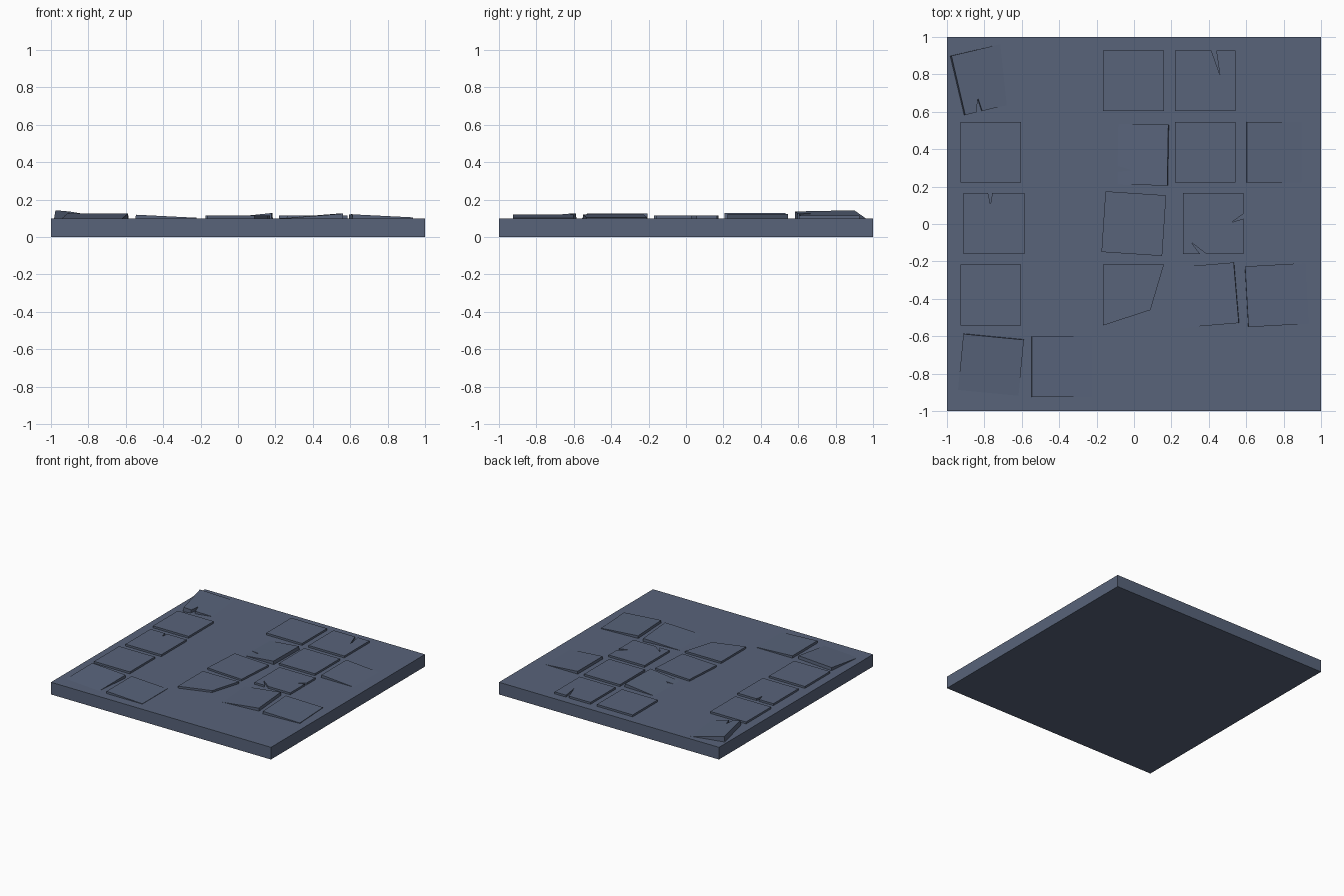
import bpy, bmesh, math
from mathutils import Matrix, Vector

if "Cube" in bpy.data.objects:
    bpy.data.objects.remove(bpy.data.objects["Cube"])

SIDE = 0.325      # tile width
DEPTH = 0.06      # tile thickness, mostly sunk into the slab

stone = bpy.data.materials.new("slate_blue")
stone.diffuse_color = (0.098, 0.126, 0.195, 1)
stone.use_nodes = True
stone.node_tree.nodes["Principled BSDF"].inputs["Base Color"].default_value = stone.diffuse_color


def prism(name, outline, depth, matrix):
    """Extrude an outline (counter-clockwise) downwards from its local z = 0."""
    bm = bmesh.new()
    top = bm.faces.new([bm.verts.new((x, y, 0)) for x, y in outline])
    low = bmesh.ops.extrude_face_region(bm, geom=[top], use_keep_orig=True)
    verts = [v for v in low["geom"] if isinstance(v, bmesh.types.BMVert)]
    bmesh.ops.translate(bm, verts=verts, vec=(0, 0, -depth))
    bmesh.ops.recalc_face_normals(bm, faces=bm.faces)
    bmesh.ops.triangulate(bm, faces=[f for f in bm.faces if len(f.verts) > 4])
    bm.transform(matrix)
    me = bpy.data.meshes.new(name)
    bm.to_mesh(me)
    bm.free()
    me.materials.append(stone)
    ob = bpy.data.objects.new(name, me)
    bpy.context.collection.objects.link(ob)


def square(chips):
    """Square outline; chips = {edge: (start, tip, end, depth)}, edge 0 = bottom, then CCW."""
    h = SIDE / 2
    c = [Vector(p) for p in ((-h, -h), (h, -h), (h, h), (-h, h))]
    pts = []
    for i in range(4):
        a, d = c[i], c[(i + 1) % 4] - c[i]
        pts.append(a)
        if i in chips:
            s, t, e, depth = chips[i]
            inward = Vector((-d.y, d.x)).normalized() * depth
            pts += [a + d * s, a + d * t + inward, a + d * e]
    return [tuple(p) for p in pts]


def tile(name, x, y, z=0.116, turn=0, sx=0, sy=0, chips={}):
    """Paving tile with a turn in degrees and slopes along its own x and y."""
    m = (Matrix.Translation((x, y, z)) @ Matrix.Rotation(math.radians(turn), 4, 'Z')
         @ Matrix.Rotation(-math.atan(sx), 4, 'Y') @ Matrix.Rotation(math.atan(sy), 4, 'X'))
    prism(name, square(chips), DEPTH, m)


# base slab
prism("base_slab", [(-1, -1), (1, -1), (1, 1), (-1, 1)], 0.1, Matrix.Translation((0, 0, 0.1)))

# back row
tile("tile_lifted_corner", -0.783, 0.778, 0.114, 13.3, -0.16, 0.02, {0: (0.19, 0.27, 0.29, 0.073)})
tile("tile_back_middle", -0.003, 0.766)
tile("tile_back_chipped", 0.381, 0.766, chips={2: (0.32, 0.26, 0.40, 0.13)})

# second row
tile("tile_second_left", -0.766, 0.384)
tile("tile_second_sunk", 0.019, 0.371, 0.111, -1, 0.104, chips={3: (0.64, 0.76, 0.81, 0.13)})
tile("tile_second_middle", 0.381, 0.384)
tile("tile_second_right", 0.765, 0.384, 0.110, 0, -0.076)

# middle row
tile("tile_middle_left", -0.748, 0.003, chips={2: (0.53, 0.56, 0.60, 0.06)})
tile("tile_middle_turned", -0.001, 0.002, 0.115, -3.8)
tile("tile_middle_chipped", 0.424, 0.003,
     chips={0: (0.28, 0.14, 0.385, 0.06), 1: (0.58, 0.52, 0.66, 0.064)})

# fourth row, with one broken tile
tile("tile_fourth_left", -0.766, -0.38)
prism("tile_broken", [(-0.167, -0.543), (0.088, -0.46), (0.16, -0.217), (-0.167, -0.217)],
      DEPTH, Matrix.Translation((0, 0, 0.116)))
tile("tile_fourth_sunk", 0.385, -0.381, 0.112, 4.8, 0.08)
tile("tile_fourth_right", 0.765, -0.38, 0.113, 3.2, -0.05)

# front row
tile("tile_front_sunk", -0.766, -0.765, 0.1115, -5.5, 0, 0.083)
tile("tile_front_tilted", -0.384, -0.763, 0.111, 0, -0.05)
